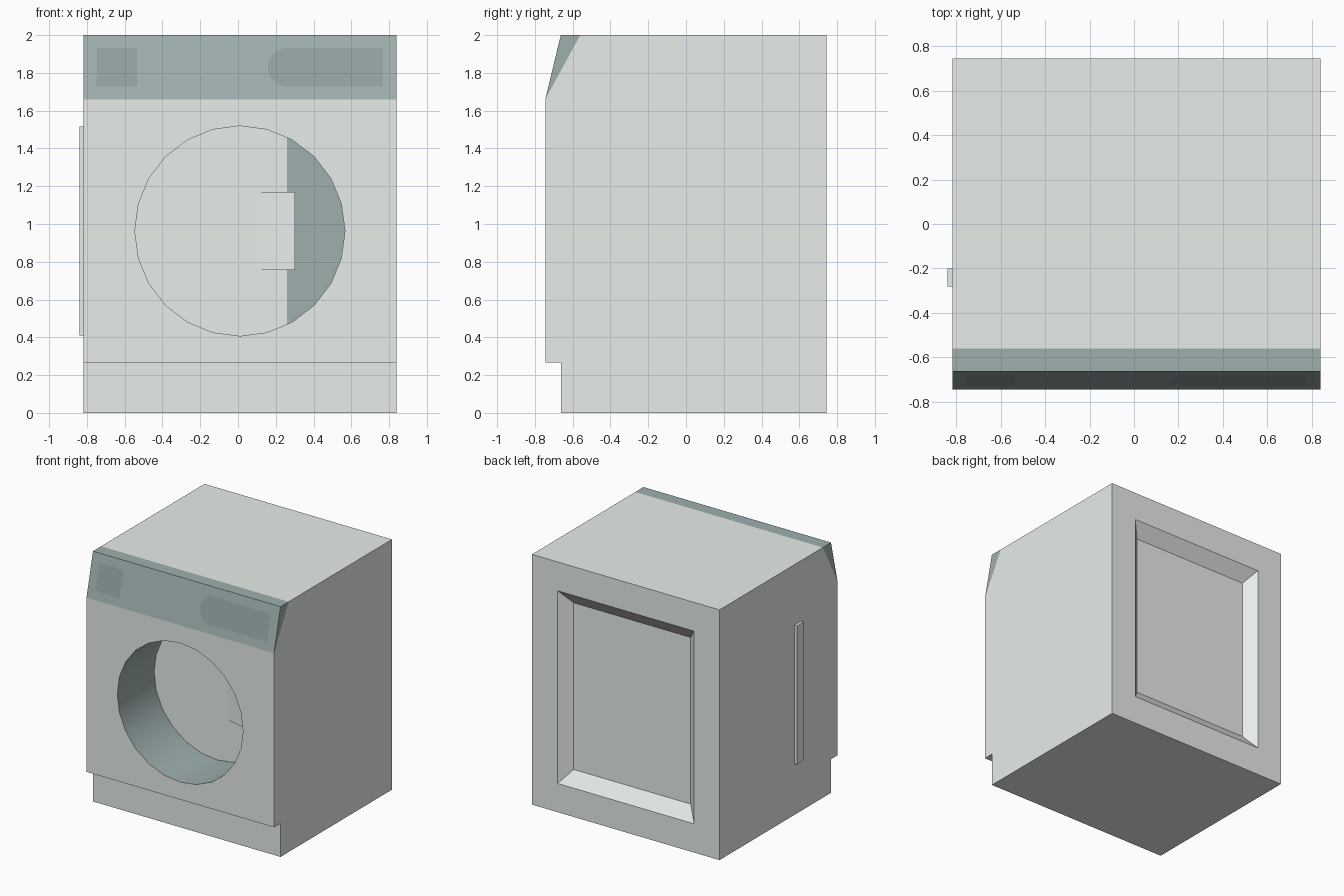
import bpy, bmesh, math
from mathutils import Matrix

if "Cube" in bpy.data.objects:
    bpy.data.objects.remove(bpy.data.objects["Cube"])

X0, X1 = -0.818, 0.84           # cabinet sides
FRONT, BACK = -0.745, 0.745
TOP_Y = -0.663                  # top front edge of the sloped panel
SLOPE = (TOP_Y - FRONT) / 0.34
CX, CZ, R = 0.01, 0.963, 0.556  # door opening
FLOOR = -0.28                   # door glass depth


def material(name, rgb):
    m = bpy.data.materials.new(name)
    m.diffuse_color = (*rgb, 1)
    m.use_nodes = True
    m.node_tree.nodes["Principled BSDF"].inputs["Base Color"].default_value = m.diffuse_color
    return m


white = material("cabinet_white", (0.81, 0.85, 0.82))
slate = material("slate_trim", (0.345, 0.43, 0.43))
dark = material("dark_trim", (0.285, 0.36, 0.36))


def make(name, bm, *mats):
    bmesh.ops.recalc_face_normals(bm, faces=bm.faces)
    me = bpy.data.meshes.new(name)
    bm.to_mesh(me)
    bm.free()
    ob = bpy.data.objects.new(name, me)
    bpy.context.collection.objects.link(ob)
    for m in mats:
        me.materials.append(m)
    return ob


def prism(name, pts, offset, *mats):
    """Extrude a closed polygon of 3D points along an offset."""
    bm = bmesh.new()
    f = bm.faces.new([bm.verts.new(p) for p in pts])
    ext = bmesh.ops.extrude_face_region(bm, geom=[f], use_keep_orig=True)
    bmesh.ops.translate(bm, vec=offset,
                        verts=[v for v in ext["geom"] if isinstance(v, bmesh.types.BMVert)])
    return make(name, bm, *mats)


def side_prism(name, yz, *mats):
    return prism(name, [(X0, y, z) for y, z in yz], (X1 - X0, 0, 0), *mats)


def drop_hidden_slope(bm):
    """Remove the internal face shared by cabinet and control panel."""
    bad = [f for f in bm.faces
           if all(abs((v.co.y + 0.745) * 0.34 - (v.co.z - 1.66) * 0.185) < 1e-4 for v in f.verts)]
    bmesh.ops.delete(bm, geom=bad, context='FACES_ONLY')


# Cabinet with toe kick and cut-back upper front
cabinet = side_prism("cabinet", [(-0.663, 0), (BACK, 0), (BACK, 2), (-0.56, 2),
                                 (FRONT, 1.66), (FRONT, 0.268), (-0.663, 0.268)], white, slate)

# Round cutter for the door well
bm = bmesh.new()
bmesh.ops.create_cone(bm, cap_ends=True, segments=24, radius1=R, radius2=R, depth=1,
                      matrix=Matrix.Translation((CX, FLOOR - 0.5, CZ)) @ Matrix.Rotation(math.pi / 2, 4, 'X'))
well = make("door_well_cutter", bm, white)

# Tapered cutter for the rear panel; taper carried slightly past the back face
bm = bmesh.new()
bmesh.ops.create_cube(bm, size=1)
for v in bm.verts:
    outer = v.co.y > 0
    hx, hz = (0.6875, 0.874) if outer else (0.5175, 0.666)
    v.co = (CX + math.copysign(hx, v.co.x), BACK + (0.08 if outer else -0.08),
            1 + math.copysign(hz, v.co.z))
rear = make("rear_panel_cutter", bm, white)

bpy.context.view_layer.objects.active = cabinet
for cutter in (well, rear):
    mod = cabinet.modifiers.new("cut", 'BOOLEAN')
    mod.object, mod.solver = cutter, 'EXACT'
    bpy.ops.object.modifier_apply(modifier=mod.name)
    bpy.data.objects.remove(cutter)

# Colour the well wall and the strip of its floor behind the handle
bm = bmesh.new()
bm.from_mesh(cabinet.data)
floor = [f for f in bm.faces if all(abs(v.co.y - FLOOR) < 1e-4 for v in f.verts)]
geom = floor + list({e for f in floor for e in f.edges}) + list({v for f in floor for v in f.verts})
bmesh.ops.bisect_plane(bm, geom=geom, plane_co=(0.26, 0, 0), plane_no=(1, 0, 0))
for f in bm.faces:
    c = f.calc_center_median()
    inside = all(math.hypot(v.co.x - CX, v.co.z - CZ) < R + 0.003 for v in f.verts)
    is_floor = abs(c.y - FLOOR) < 1e-3
    f.material_index = int(inside and c.y < FLOOR + 0.01 and (not is_floor or c.x > 0.26))
drop_hidden_slope(bm)
bm.to_mesh(cabinet.data)
bm.free()
cabinet.select_set(True)
bpy.ops.object.shade_smooth_by_angle(angle=math.radians(30))

# Control panel wedge
panel = side_prism("control_panel", [(FRONT, 1.66), (TOP_Y, 2), (-0.56, 2)], slate)
bm = bmesh.new()
bm.from_mesh(panel.data)
drop_hidden_slope(bm)
bm.to_mesh(panel.data)
bm.free()


# Flat inlays lying on the sloped control panel
def inlay(name, xz):
    bm = bmesh.new()
    f = bm.faces.new([bm.verts.new((x, FRONT + (z - 1.66) * SLOPE - 0.001, z)) for x, z in xz])
    f.normal_update()
    if f.normal.y > 0:
        f.normal_flip()
    me = bpy.data.meshes.new(name)
    bm.to_mesh(me)
    bm.free()
    me.materials.append(dark)
    bpy.context.collection.objects.link(bpy.data.objects.new(name, me))


inlay("badge_plate", [(-0.75, 1.727), (-0.535, 1.727), (-0.535, 1.932), (-0.75, 1.932)])
arc = [math.radians(90 + 180 * i / 12) for i in range(13)]
inlay("display_strip", [(0.26 + 0.1025 * math.cos(a), 1.8295 + 0.1025 * math.sin(a)) for a in arc]
      + [(0.768, 1.727), (0.768, 1.932)])

# Door handle: shallow wedge rising out of the door
prism("door_handle", [(x, y, 0.756) for x, y in
                      [(0.10, FLOOR), (0.145, -0.295), (0.302, -0.33), (0.302, FLOOR)]],
      (0, 0, 0.413), white)

# Raised strip on the left side
prism("side_strip", [(-0.84, y, z) for y, z in
                     [(-0.282, 0.409), (-0.20, 0.409), (-0.20, 1.516), (-0.282, 1.516)]],
      (0.022, 0, 0), white)
